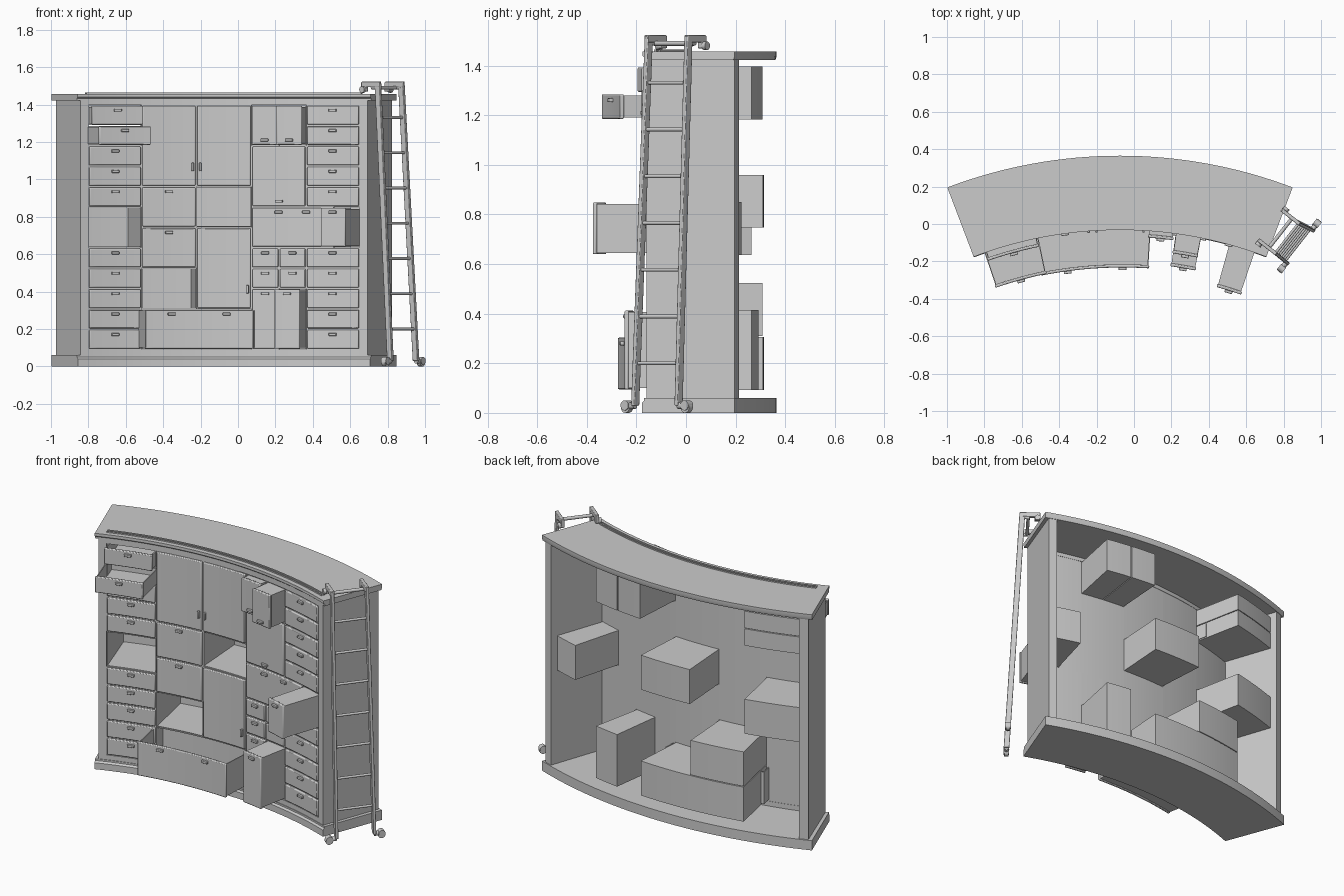
import bpy, bmesh
from math import sin, cos, radians, ceil, pi
from mathutils import Vector, Matrix

if "Cube" in bpy.data.objects:
    bpy.data.objects.remove(bpy.data.objects["Cube"])

CX, CY = -0.075, -2.235            # axis of the curved cabinet
FACE, BACK = 2.22, 2.55            # radii of the front frame and compartment backs
COL = radians(7.65)
Z0, ROW = 0.09, 0.109


def finish(name, bm, bevel=0, smooth=True):
    bmesh.ops.recalc_face_normals(bm, faces=bm.faces)
    me = bpy.data.meshes.new(name)
    bm.to_mesh(me)
    bm.free()
    ob = bpy.data.objects.new(name, me)
    bpy.context.collection.objects.link(ob)
    if bevel:
        m = ob.modifiers.new("bevel", 'BEVEL')
        m.width, m.segments, m.limit_method = bevel, 2, 'ANGLE'
    if smooth:
        bpy.ops.object.select_all(action='DESELECT')
        ob.select_set(True)
        bpy.context.view_layer.objects.active = ob
        bpy.ops.object.shade_smooth_by_angle(angle=radians(30))
    return ob


def arc_profile(name, prof, t0, t1, off=(0, 0), bevel=0):
    """Sweep a closed (radius, z) profile around the cabinet axis."""
    bm = bmesh.new()
    n = max(1, ceil((t1 - t0) / radians(1.3)))
    rings = []
    for i in range(n + 1):
        t = t0 + (t1 - t0) * i / n
        rings.append([bm.verts.new((CX + r * sin(t) + off[0], CY + r * cos(t) + off[1], z)) for r, z in prof])
    k = len(prof)
    for a, b in zip(rings, rings[1:]):
        for j in range(k):
            bm.faces.new((a[j], a[(j + 1) % k], b[(j + 1) % k], b[j]))
    bm.faces.new(rings[0])
    bm.faces.new(rings[-1])
    return finish(name, bm, bevel)


def arc_block(name, r0, r1, t0, t1, z0, z1, off=(0, 0), bevel=0):
    return arc_profile(name, [(r0, z0), (r1, z0), (r1, z1), (r0, z1)], t0, t1, off, bevel)


def open_box(name, r0, r1, t0, t1, z0, z1, th, off=(0, 0), lid=True):
    """Thin-walled box, open at its front, with or without a lid."""
    d = th / r1
    arc_block(name + "_back", r1 - th, r1, t0, t1, z0, z1, off)
    arc_block(name + "_left", r0, r1 - th, t0, t0 + d, z0, z1, off)
    arc_block(name + "_right", r0, r1 - th, t1 - d, t1, z0, z1, off)
    arc_block(name + "_bottom", r0, r1 - th, t0 + d, t1 - d, z0, z0 + th, off)
    if lid:
        arc_block(name + "_top", r0, r1 - th, t0 + d, t1 - d, z1 - th, z1, off)


# Carcass: plinth, top slab, side panels, frame
A = radians(20.8)
arc_profile("plinth", [(2.2, 0), (2.6, 0), (2.6, .06), (2.21, .06), (2.21, .05), (2.2, .04)], -A, A)
arc_profile("top_slab", [(2.213, 1.422), (2.595, 1.422), (2.6, 1.435), (2.6, 1.457), (2.203, 1.457),
                         (2.203, 1.44), (2.213, 1.432)], -A, A)
S0, S1 = COL * 2.5, radians(20.3)
for side, (a, b) in {"left": (-S1, -S0), "right": (S0, S1)}.items():
    arc_block(side + "_side_panel", 2.214, 2.592, a, b, .055, 1.43)
arc_block("bottom_frame_rail", 2.214, 2.24, -S0, S0, .055, Z0)
arc_block("top_frame_rail", 2.214, 2.24, -S0, S0, Z0 + 12 * ROW, 1.43)
# Ladder track on the top
arc_profile("ladder_track", [(2.231, 1.45), (2.256, 1.45), (2.256, 1.464), (2.249, 1.464), (2.249, 1.459),
                             (2.238, 1.459), (2.238, 1.464), (2.231, 1.464)], -radians(19.2), radians(19.2))

# Cells: column range, row range, style, pull distance, handles (fraction across, place)
TOP, LOW = [(.5, 't')], [(.5, 'b')]
cells = []
for c in (0, 4):
    for r in (0, 1, 2, 3, 4, 7, 8, 9, 10, 11):
        pull = {10: .2, 11: .05}.get(r, 0) if c == 0 else 0
        cells.append((c, c + 1, r, r + 1, "drawer", pull, TOP))
cells += [
    (0, 1, 5, 7, "hole", 0, []), (1, 2, 2, 4, "hole", 0, []), (2, 3, 6, 8, "hole", 0, []),
    (1, 2, 8, 12, "door", 0, [(.93, 'v')]), (2, 3, 8, 12, "door", 0, [(.07, 'v')]),
    (2, 3, 2, 6, "door", 0, [(.93, 'v')]),
    (1, 2, 6, 8, "drawer", 0, TOP), (1, 2, 4, 6, "drawer", 0, TOP),
    (1, 3, 0, 2, "drawer", .205, [(.25, 't'), (.75, 't')]),
    (3, 3.5, 10, 12, "pullout", .04, LOW), (3.5, 4, 10, 12, "pullout", .11, LOW),
    (3, 4, 7, 10, "door", 0, LOW),
    (3, 4.5, 5, 7, "drawer", 0, [(.33, 't'), (.67, 't')]), (4.5, 5, 5, 7, "pullout", .24, TOP),
    (3, 3.5, 0, 3, "pullout", 0, TOP), (3.5, 4, 0, 3, "pullout", .18, TOP),
]
cells += [(c, c + .5, r, r + 1, "drawer", 0, TOP) for c in (3, 3.5) for r in (3, 4)]

for i, (c0, c1, r0, r1, style, pull, handles) in enumerate(cells):
    name = f"{style}_{i + 1}"
    t0, t1 = (c0 - 2.5) * COL, (c1 - 2.5) * COL
    z0, z1 = Z0 + r0 * ROW, Z0 + r1 * ROW
    tc, g = (t0 + t1) / 2, .005
    dt = g / FACE
    off = (-sin(tc) * pull, -cos(tc) * pull)
    if style == "hole" or pull:
        open_box(name + "_compartment", FACE, BACK, t0 + dt / 2, t1 - dt / 2, z0 + g / 2, z1 - g / 2, .003)
    else:
        arc_block(name + "_backing", FACE, FACE + .018, t0, t1, z0, z1)
    if style == "hole":
        continue
    # Front panel with softened edges
    arc_block(name + "_front", 2.207, FACE + .004, t0 + dt, t1 - dt, z0 + g, z1 - g, off, .005)
    if pull:
        box = (FACE + .004, FACE + .29, t0 + 2 * dt, t1 - 2 * dt, z0 + 2 * g, z1 - 2 * g)
        if style == "drawer":
            open_box(name + "_tray", *box, .006, off, lid=False)
        else:
            arc_block(name + "_box", *box, off)
    for j, (f, place) in enumerate(handles):
        t = t0 + (t1 - t0) * f
        w, h = (.012, .045) if place == 'v' else (.042, .015)
        z = {'t': z1 - .028, 'b': z0 + .03, 'v': z0 + .105}[place]
        a = w / 2 / FACE
        arc_block(f"{name}_handle_{j + 1}", 2.193, 2.209, t - a, t + a, z - h / 2, z + h / 2, off, .003)

# Ladder, leaning at the right-hand end; U runs along the rungs, W points outwards
U = Vector((.62, .785, 0)).normalized()
W = Vector((U.y, -U.x, 0))
UP = Vector((0, 0, 1))


def beam(name, a, b, su, sw):
    """Rectangular bar from a to b, su wide along the rungs and sw deep."""
    a, b = Vector(a), Vector(b)
    bm = bmesh.new()
    side = W if abs((b - a).normalized().z) > .7 else UP
    ring = [[bm.verts.new(p + U * x * su / 2 + side * y * sw / 2) for x, y in ((-1, -1), (1, -1), (1, 1), (-1, 1))]
            for p in (a, b)]
    for j in range(4):
        k = (j + 1) % 4
        bm.faces.new((ring[0][j], ring[0][k], ring[1][k], ring[1][j]))
    bm.faces.new(ring[0])
    bm.faces.new(ring[1])
    return finish(name, bm, .003)


def rod(name, a, b, r, seg=16):
    a, b = Vector(a), Vector(b)
    bm = bmesh.new()
    rot = (b - a).to_track_quat('Z', 'Y').to_matrix().to_4x4()
    bmesh.ops.create_cone(bm, cap_ends=True, segments=seg, radius1=r, radius2=r, depth=(b - a).length,
                          matrix=Matrix.Translation((a + b) / 2) @ rot)
    return finish(name, bm)


stiles = [(Vector((.815, -.205, .03)), Vector((.748, -.15, 1.5))),
          (Vector((.952, -.03, .03)), Vector((.873, .01, 1.5)))]
for (bot, top), s, side in zip(stiles, (-1, 1), ("left", "right")):
    beam(side + "_ladder_stile", bot, top + UP * .018, .018, .034)
    # Hook over the track with a roller
    hook = top - W * .09
    beam(side + "_ladder_hook_arm", top + W * .016 + UP * .008, hook - W * .014 + UP * .008, .02, .03)
    beam(side + "_ladder_hook_tip", hook - UP * .03, hook + UP * .02, .02, .035)
    rod(side + "_track_roller", hook - UP * .02 + U * s * .009, hook - UP * .02 + U * s * .026, .017)
    # Castor with fork and fender
    hub = Vector((bot.x, bot.y, .022)) + U * s * .042
    rod(side + "_castor_wheel", hub - W * .012, hub + W * .012, .022, 20)
    rod(side + "_castor_fender", hub - W * .017 + UP * .008, hub + W * .017 + UP * .008, .02, 20)
    rod(side + "_castor_fork", bot, hub + UP * .005, .014)

# Rungs
for i in range(7):
    f = (.2 + i * .1885 - .03) / 1.47
    p, q = (b.lerp(t, f) for b, t in stiles)
    rod(f"rung_{i + 1}", p, q, .0075)
p, q = (t - W * .035 - UP * .01 for b, t in stiles)
rod("top_cross_bar", p, q, .01)
for (b, t), side in zip(stiles, ("left", "right")):
    rod(side + "_cross_bar_bracket", t - UP * .01, t - W * .042 - UP * .01, .009)
